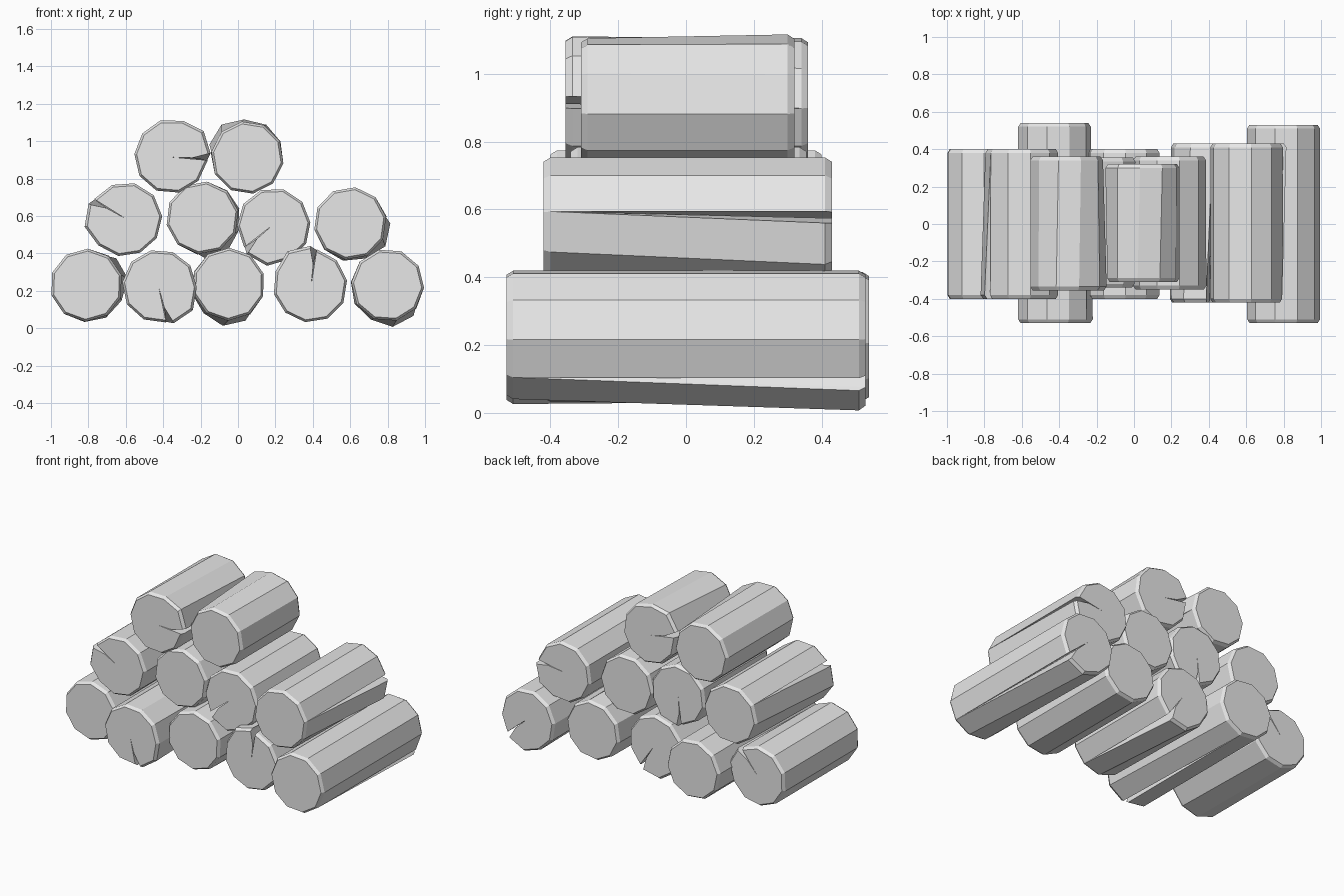
import bpy
import bmesh
from math import cos, sin, radians

cube = bpy.data.objects.get("Cube")
if cube:
    bpy.data.objects.remove(cube, do_unlink=True)

# One plain grey for every log
grey = bpy.data.materials.new("plain_grey")
grey.use_nodes = True
grey.diffuse_color = (0.8, 0.8, 0.8, 1)
grey.node_tree.nodes["Principled BSDF"].inputs["Base Color"].default_value = (0.8, 0.8, 0.8, 1)

RADIUS, SIDES, BEVEL, CAP = 0.195, 10, 0.02, 0.935

# Splay of the split end, starting at the loose lip: (turn in degrees, radius factor)
SPLAY = [(10, 1.1), (7, 1.15), (4, 1.05), (3, 1.04), (1, 1.01)]


def make_log(name, x, z, y0, y1, angle, end, hand):
    """Ten-sided log split from one end; end is the split side in y,
    hand is the direction in which the loose lip bends away."""
    bm = bmesh.new()
    y_mid, half = (y0 + y1) / 2, (y1 - y0) / 2

    def vert(turn, factor, depth):
        a = radians(angle + hand * turn)
        r = RADIUS * factor
        return bm.verts.new((r * cos(a), end * depth, r * sin(a)))

    step = 360 / SIDES
    closed_dirs = [(i * step, 1) for i in range(SIDES)]
    # The split end has both lips, so it has one more point than the closed end
    open_dirs = []
    for i in range(SIDES + 1):
        turn, factor = SPLAY[i] if i < len(SPLAY) else (0, 1)
        open_dirs.append((i * step + turn, factor))
    open_dirs[SIDES] = (SIDES * step, 1.02)

    rim_depth = half - BEVEL
    closed_rim = [vert(a, f, -rim_depth) for a, f in closed_dirs]
    closed_cap = [vert(a, f * CAP, -half) for a, f in closed_dirs]
    open_rim = [vert(a, f, rim_depth) for a, f in open_dirs]
    open_cap = [vert(a, f * CAP, half) for a, f in open_dirs]
    heart = vert(0, 0.05, half)
    kink = vert(3, 0.6, half)

    # Bark, bevels and end grain
    bm.faces.new(closed_cap)
    for i in range(SIDES):
        j = (i + 1) % SIDES
        bm.faces.new((closed_cap[i], closed_cap[j], closed_rim[j], closed_rim[i]))
        bm.faces.new((closed_rim[i], closed_rim[j], open_rim[i + 1], open_rim[i]))
        bm.faces.new((open_rim[i], open_rim[i + 1], open_cap[i + 1], open_cap[i]))
        bm.faces.new((open_cap[i], open_cap[i + 1], heart))
    bm.faces.new((heart, kink, open_cap[0]))

    # Inner walls of the split, closing to a point at the far end
    root = closed_rim[0]
    bm.faces.new((root, open_rim[0], open_cap[0]))
    bm.faces.new((root, open_cap[0], kink))
    bm.faces.new((root, kink, heart))
    bm.faces.new((root, heart, open_cap[SIDES], open_rim[SIDES]))

    bmesh.ops.recalc_face_normals(bm, faces=bm.faces)
    mesh = bpy.data.meshes.new(name)
    bm.to_mesh(mesh)
    bm.free()
    mesh.materials.append(grey)
    log = bpy.data.objects.new(name, mesh)
    log.location = (x, y_mid, z)
    bpy.context.collection.objects.link(log)


BACK, FRONT = 1, -1

# Bottom row: x, z, y range, split angle, split end, bend direction
make_log("bottom_log_1", -0.81, 0.23, -0.40, 0.40, 52, BACK, -1)
make_log("bottom_log_2", -0.425, 0.225, -0.53, 0.54, -78, FRONT, 1)
make_log("bottom_log_3", -0.05, 0.235, -0.40, 0.40, -55, BACK, -1)
make_log("bottom_log_4", 0.39, 0.225, -0.42, 0.43, 81, FRONT, 1)
make_log("bottom_log_5", 0.80, 0.23, -0.53, 0.53, -40, BACK, -1)

# Middle row
make_log("middle_log_1", -0.60, 0.585, -0.40, 0.40, 148, FRONT, 1)
make_log("middle_log_2", -0.19, 0.59, -0.34, 0.355, -97, BACK, 1)
make_log("middle_log_3", 0.19, 0.555, -0.35, 0.36, 218, FRONT, 1)
make_log("middle_log_4", 0.60, 0.56, -0.42, 0.43, 10, BACK, -1)

# Top row
make_log("top_log_1", -0.36, 0.915, -0.355, 0.36, -5, FRONT, 1)
make_log("top_log_2", 0.05, 0.912, -0.31, 0.32, 171, BACK, -1)
